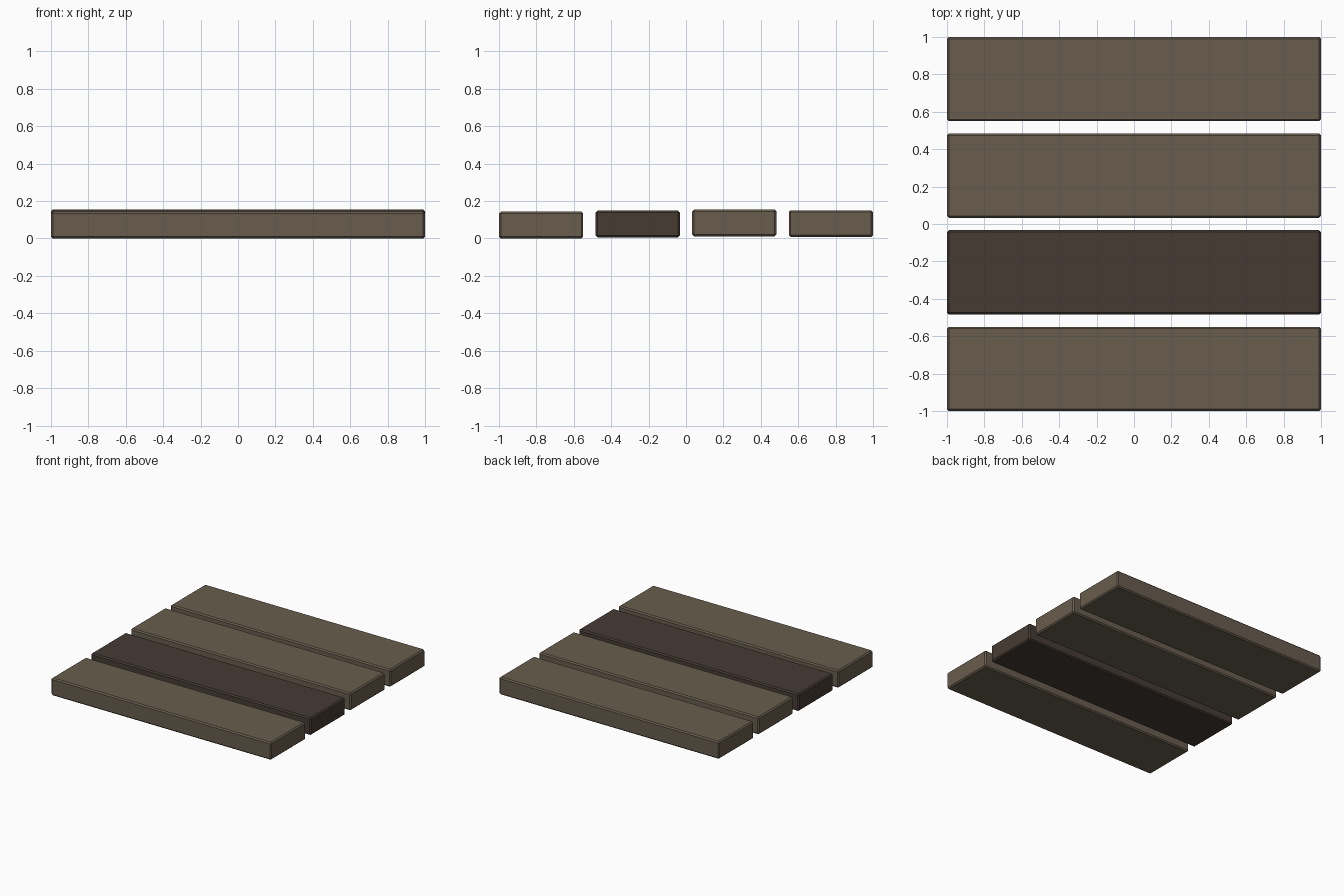
import bpy, bmesh

if "Cube" in bpy.data.objects:
    bpy.data.objects.remove(bpy.data.objects["Cube"])


def material(name, rgb):
    m = bpy.data.materials.new(name)
    m.diffuse_color = (*rgb, 1)
    m.use_nodes = True
    m.node_tree.nodes["Principled BSDF"].inputs["Base Color"].default_value = m.diffuse_color
    return m


weathered = material("weathered_wood", (0.14, 0.11, 0.075))
dark = material("dark_wood", (0.062, 0.044, 0.034))

LENGTH, WIDTH, THICK = 2.0, 0.45, 0.143
PITCH = (2.0 - WIDTH) / 3


def plank(name, y, z, mat):
    # Box with a small single chamfer on every edge
    bm = bmesh.new()
    bmesh.ops.create_cube(bm, size=1)
    bmesh.ops.scale(bm, vec=(LENGTH, WIDTH, THICK), verts=bm.verts)
    bmesh.ops.bevel(bm, geom=bm.edges[:], offset=0.01, segments=1,
                    affect='EDGES', profile=0.5)
    me = bpy.data.meshes.new(name)
    bm.to_mesh(me)
    bm.free()
    me.materials.append(mat)
    ob = bpy.data.objects.new(name, me)
    ob.location = (0, y, z + THICK / 2)
    bpy.context.collection.objects.link(ob)


# Four planks, front to back, each lifted a slightly different amount
for i, (lift, mat) in enumerate([(0.0, weathered), (0.006, dark),
                                 (0.012, weathered), (0.008, weathered)]):
    plank(f"plank_{i + 1}", -1 + WIDTH / 2 + i * PITCH, lift, mat)
